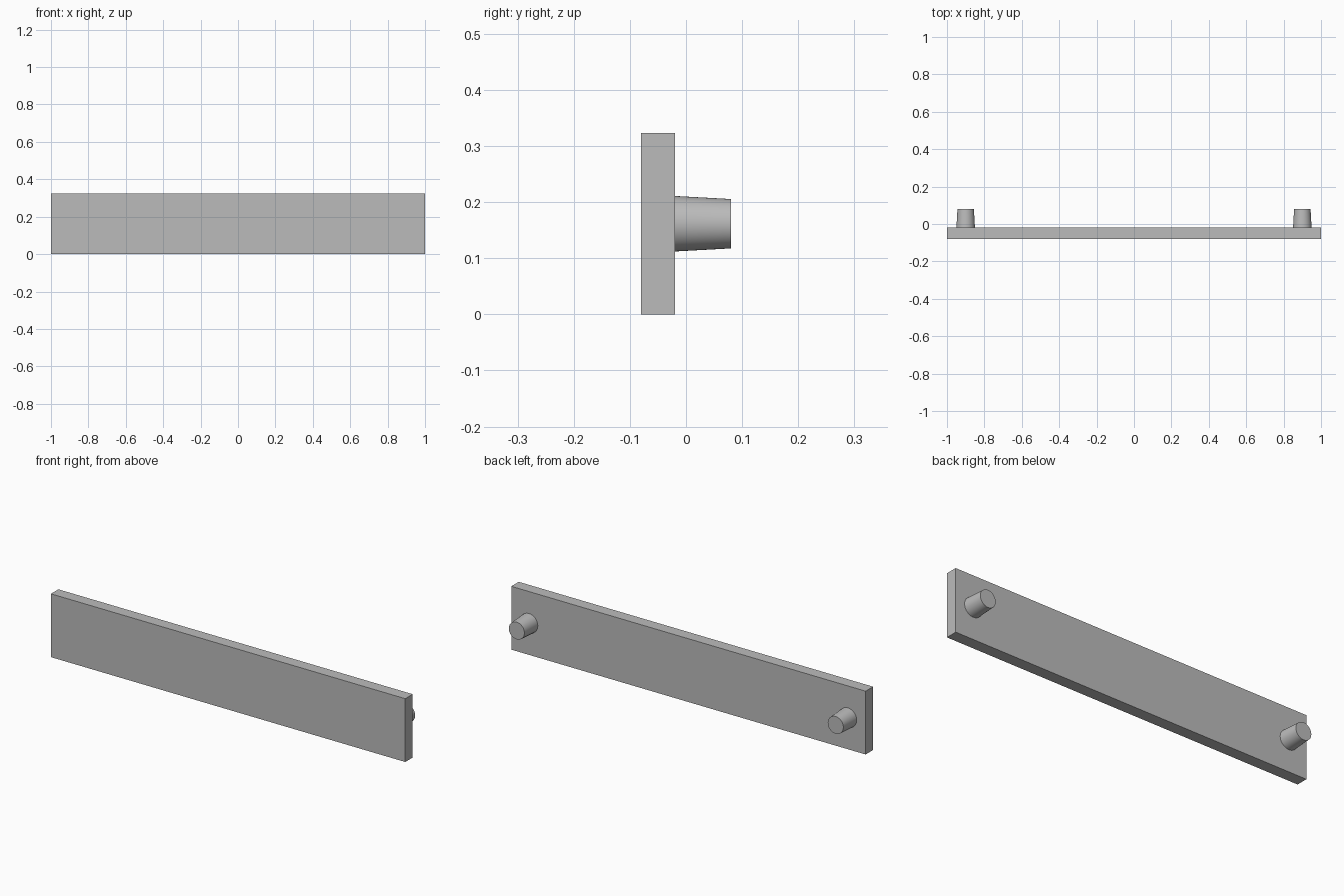
import bpy
from math import radians

if "Cube" in bpy.data.objects:
    bpy.data.objects.remove(bpy.data.objects["Cube"], do_unlink=True)

HEIGHT = 0.323
FRONT, BACK, PEG_END = -0.08, -0.02, 0.08
EMBED = 0.01

grey = bpy.data.materials.new("plain grey")
grey.use_nodes = True
colour = (0.5, 0.5, 0.5, 1)
grey.diffuse_color = colour
grey.node_tree.nodes["Principled BSDF"].inputs["Base Color"].default_value = colour

# Flat rectangular plate
bpy.ops.mesh.primitive_cube_add(size=1, location=(0, (FRONT + BACK) / 2, HEIGHT / 2))
plate = bpy.context.object
plate.name = "plate"
plate.scale = (2, BACK - FRONT, HEIGHT)
bpy.ops.object.transform_apply(location=False, rotation=False, scale=True)
plate.data.materials.append(grey)

# Tapered round pegs on the back, slightly sunk into the plate
for name, side in (("left_peg", 1), ("right_peg", -1)):
    start = BACK - EMBED
    bpy.ops.mesh.primitive_cone_add(
        vertices=48, radius1=0.05, radius2=0.044, depth=PEG_END - start,
        location=(side * 0.9, (start + PEG_END) / 2, HEIGHT / 2),
        rotation=(radians(-90), 0, 0))
    peg = bpy.context.object
    peg.name = name
    peg.data.materials.append(grey)
    bpy.ops.object.shade_smooth_by_angle(angle=radians(30))
